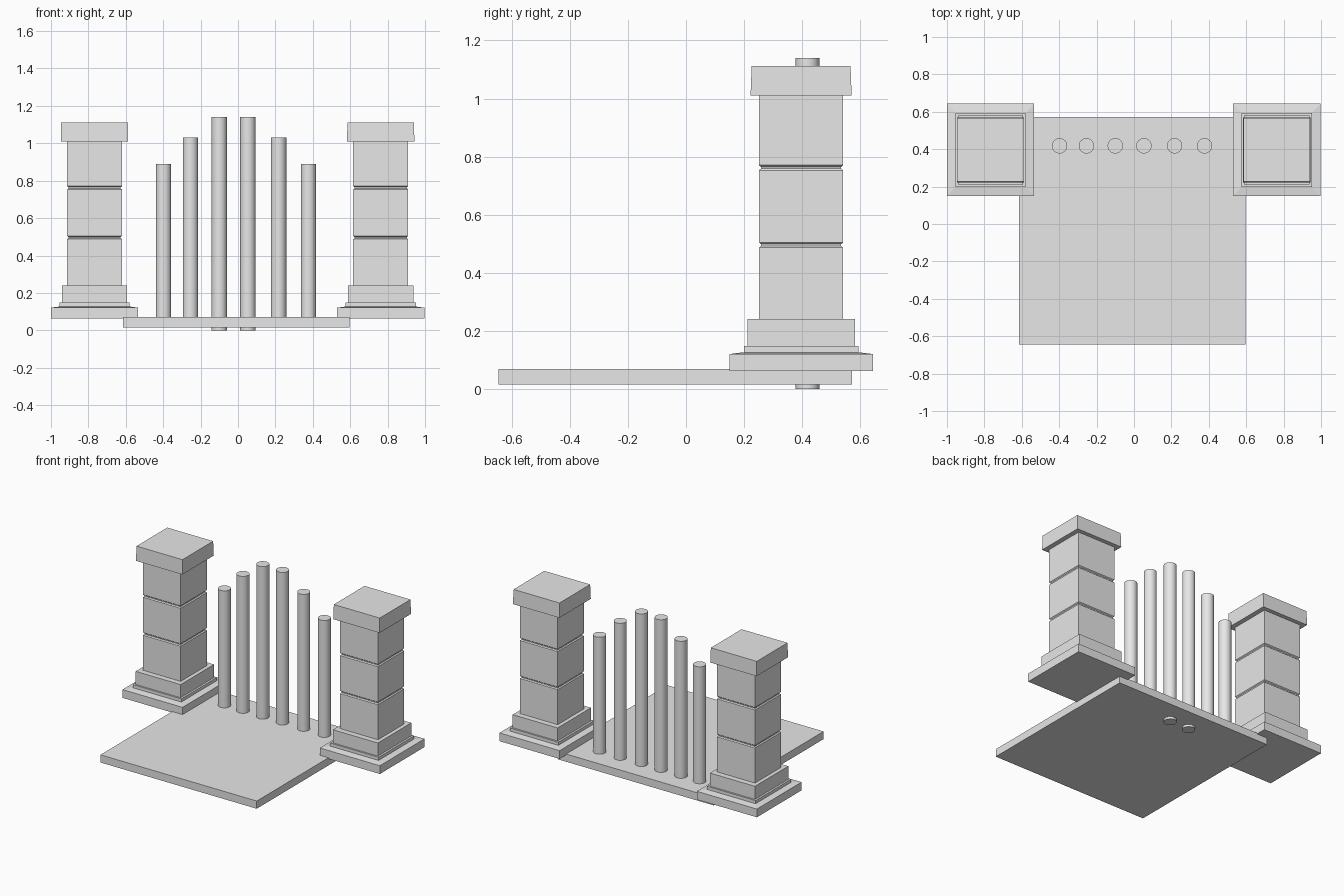
import bpy, bmesh, math

cube = bpy.data.objects.get("Cube")
if cube:
    bpy.data.objects.remove(cube, do_unlink=True)

stone = bpy.data.materials.new("light_grey")
stone.use_nodes = True
stone.diffuse_color = (0.8, 0.8, 0.8, 1)
stone.node_tree.nodes["Principled BSDF"].inputs["Base Color"].default_value = (0.8, 0.8, 0.8, 1)


def finish(name, bm, location):
    bmesh.ops.recalc_face_normals(bm, faces=bm.faces)
    mesh = bpy.data.meshes.new(name)
    bm.to_mesh(mesh)
    bm.free()
    mesh.materials.append(stone)
    obj = bpy.data.objects.new(name, mesh)
    obj.location = location
    bpy.context.collection.objects.link(obj)
    return obj


def stack(name, rows, location):
    """Closed rectangular solid through rows of (half x, half y, z)."""
    bm = bmesh.new()
    rings = [[bm.verts.new((sx * hx, sy * hy, z))
              for sx, sy in ((-1, -1), (1, -1), (1, 1), (-1, 1))]
             for hx, hy, z in rows]
    for low, high in zip(rings, rings[1:]):
        for i in range(4):
            j = (i + 1) % 4
            bm.faces.new((low[i], low[j], high[j], high[i]))
    bm.faces.new(rings[0][::-1])
    bm.faces.new(rings[-1])
    return finish(name, bm, location)


# Floor slab
stack("floor_slab", [(0.606, 0.608, 0.016), (0.606, 0.608, 0.07)], (-0.009, -0.037, 0))

# Gate pillars: stepped foot, three bevelled blocks and a cap
SX, SY, BEVEL = 0.147, 0.145, 0.007
plinth = [(0.233, 0.247, 0.063), (0.233, 0.247, 0.121), (0.19, 0.2, 0.127)]
step = [(0.188, 0.197, 0.126), (0.188, 0.197, 0.149)]
base = [(0.174, 0.185, 0.149), (0.174, 0.185, 0.241)]
shaft = [(SX, SY, 0.241)]
for joint in (0.497, 0.763):
    shaft += [(SX, SY, joint - 0.01),
              (SX - BEVEL, SY - BEVEL, joint - 0.004),
              (SX - BEVEL, SY - BEVEL, joint + 0.002),
              (SX, SY, joint + 0.008)]
shaft.append((SX, SY, 1.01))
cap = [(0.18, 0.174, 1.01), (0.178, 0.17, 1.112)]

for side, x in (("right", -0.767), ("left", 0.763)):
    for part, rows in (("plinth", plinth), ("step", step), ("base", base),
                       ("shaft", shaft), ("cap", cap)):
        stack(f"{side}_pillar_{part}", rows, (x, 0.396, 0))

# Row of gate bars, rising towards the middle
bars = [(-0.398, 0.03, 0.89), (-0.254, 0.03, 1.03), (-0.1, 0, 1.14),
        (0.053, 0, 1.14), (0.217, 0.03, 1.03), (0.377, 0.03, 0.89)]
for n, (x, bottom, top) in enumerate(bars, 1):
    bm = bmesh.new()
    bmesh.ops.create_cone(bm, cap_ends=True, segments=32, radius1=0.041,
                          radius2=0.041, depth=top - bottom)
    bar = finish(f"gate_bar_{n}", bm, (x, 0.418, (top + bottom) / 2))
    bpy.ops.object.select_all(action="DESELECT")
    bar.select_set(True)
    bpy.context.view_layer.objects.active = bar
    bpy.ops.object.shade_smooth_by_angle(angle=math.radians(30))
